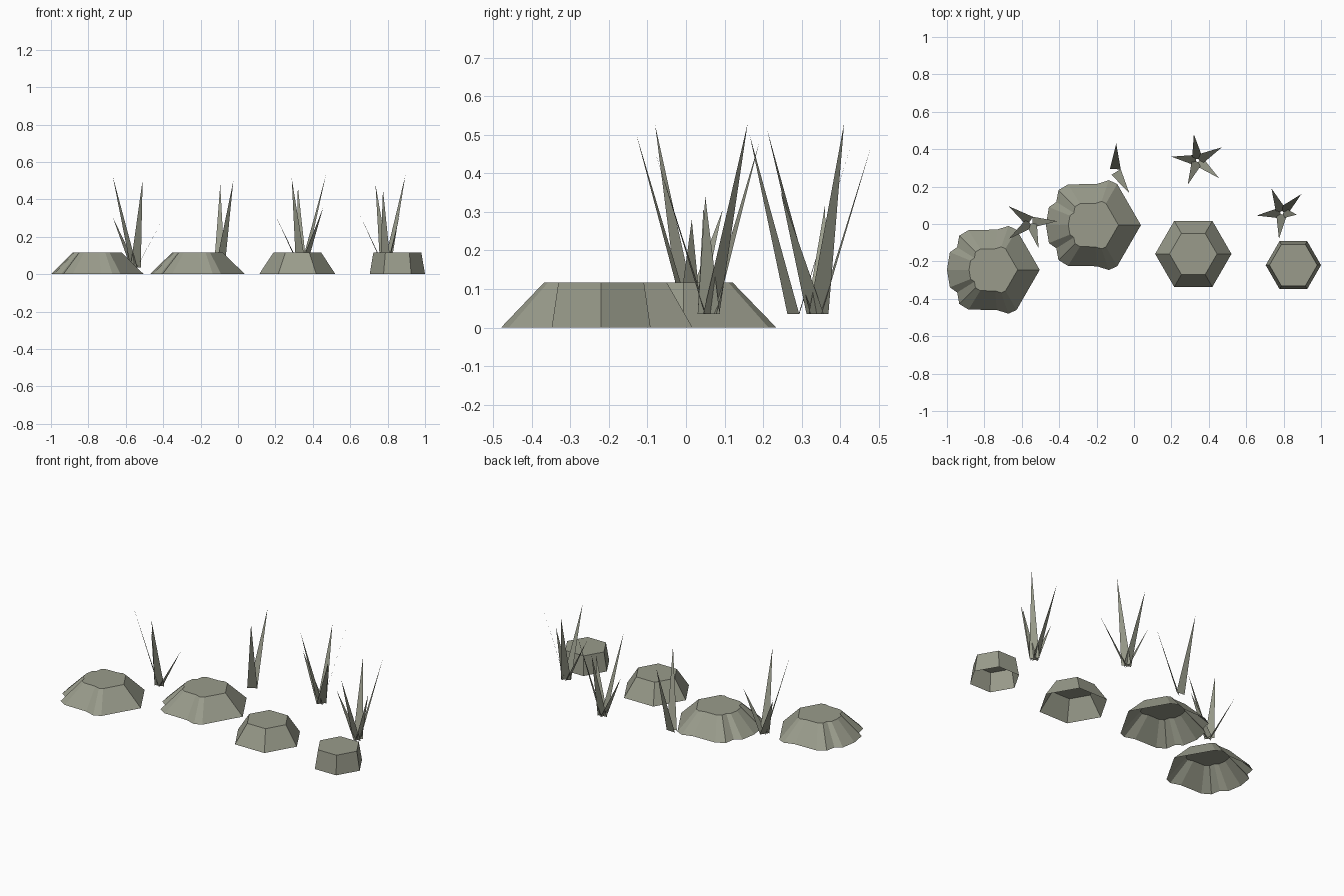
import bpy
import bmesh
from math import radians, cos, sin
from mathutils import Vector

cube = bpy.data.objects.get("Cube")
if cube:
    bpy.data.objects.remove(cube, do_unlink=True)

mat = bpy.data.materials.new("olive_grey")
mat.use_nodes = True
colour = (0.32, 0.33, 0.26, 1)
mat.diffuse_color = colour
bsdf = next(n for n in mat.node_tree.nodes if n.type == 'BSDF_PRINCIPLED')
bsdf.inputs["Base Color"].default_value = colour
bsdf.inputs["Roughness"].default_value = 0.9

MOUND_H = 0.117
GRASS_Z = 0.035


def finish(bm, name, location):
    mesh = bpy.data.meshes.new(name)
    bm.to_mesh(mesh)
    bm.free()
    mesh.materials.append(mat)
    obj = bpy.data.objects.new(name, mesh)
    obj.location = location
    bpy.context.collection.objects.link(obj)


def mound(name, x, y, outline, radius, top_radius):
    """Hollow frustum, open below, following a polar outline."""
    bm = bmesh.new()
    rings = []
    for r, z in ((radius, 0), (top_radius, MOUND_H)):
        rings.append([bm.verts.new((r * k * cos(radians(a)), r * k * sin(radians(a)), z))
                      for a, k in outline])
    low, high = rings
    n = len(outline)
    for i in range(n):
        j = (i + 1) % n
        bm.faces.new((low[i], low[j], high[j], high[i]))
    bm.faces.new(high)
    finish(bm, name, (x, y, 0))


def grass(name, x, y, tips, width=0.058):
    """Flat triangular blades leaning outward from one root."""
    bm = bmesh.new()
    root = Vector((x, y, GRASS_Z))
    for tip in tips:
        lean = Vector(tip) - root
        out = Vector((lean.x, lean.y, 0)).normalized()
        side = Vector((-out.y, out.x, 0)) * width / 2
        foot = out * 0.008
        bm.faces.new([bm.verts.new(p) for p in (foot - side, foot + side, lean)])
    finish(bm, name, root)


# Outlines: plain hexagon, and a hexagon with notched ridges mirrored across x
hexagon = [(a, 1) for a in range(0, 360, 60)]
half = [(60, 1), (71, 1), (85, 0.87), (122, 1.01), (135, 1.04), (148, 0.92), (158, 1.01)]
ridged = [(0, 1)] + half + [(180, 1)] + [(360 - a, k) for a, k in reversed(half)]

# Mounds
mound("ridged_mound_right", -0.752, -0.245, ridged, 0.248, 0.13)
mound("ridged_mound_centre", -0.217, -0.006, ridged, 0.254, 0.134)
mound("hexagonal_mound", 0.317, -0.16, hexagon, 0.204, 0.127)
mound("small_hexagonal_mound", 0.852, -0.22, hexagon, 0.148, 0.128)

# Grass clumps
grass("grass_right", -0.55, 0.01,
      [(-0.67, -0.08, 0.525), (-0.51, -0.13, 0.505), (-0.67, 0.095, 0.305), (-0.41, 0.015, 0.28)])
grass("grass_back", -0.1, 0.285,
      [(-0.095, 0.43, 0.48), (-0.025, 0.165, 0.5)])
grass("grass_back_left", 0.34, 0.34,
      [(0.32, 0.48, 0.47), (0.47, 0.41, 0.53), (0.455, 0.245, 0.355),
       (0.287, 0.21, 0.515), (0.2, 0.36, 0.315)])
grass("grass_left", 0.79, 0.06,
      [(0.735, 0.19, 0.48), (0.895, 0.16, 0.53), (0.87, 0.05, 0.34),
       (0.775, -0.08, 0.455), (0.655, 0.045, 0.31)])
